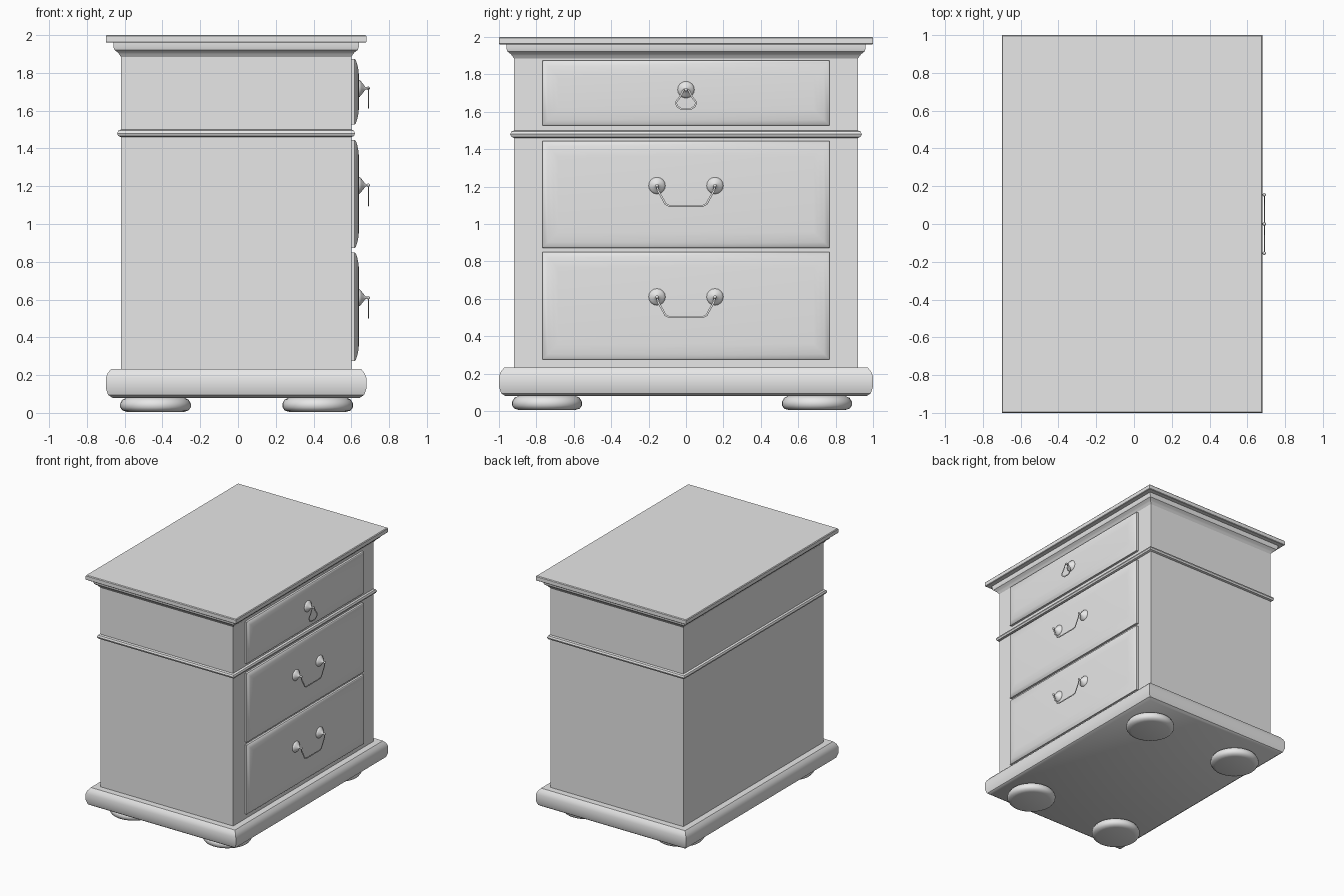
import bpy, bmesh, math
from mathutils import Matrix, Vector

cube = bpy.data.objects.get("Cube")
if cube:
    bpy.data.objects.remove(cube, do_unlink=True)

grey = bpy.data.materials.new("plain_grey")
grey.use_nodes = True
grey.diffuse_color = (0.8, 0.8, 0.8, 1)
grey.node_tree.nodes["Principled BSDF"].inputs["Base Color"].default_value = (0.8, 0.8, 0.8, 1)

MID_X = -0.01  # cabinet centre; the pulls stick out further on +x


def finish(name, bm, angle=35):
    bmesh.ops.recalc_face_normals(bm, faces=bm.faces)
    mesh = bpy.data.meshes.new(name)
    bm.to_mesh(mesh)
    bm.free()
    mesh.materials.append(grey)
    obj = bpy.data.objects.new(name, mesh)
    bpy.context.collection.objects.link(obj)
    bpy.ops.object.select_all(action="DESELECT")
    bpy.context.view_layer.objects.active = obj
    obj.select_set(True)
    bpy.ops.object.shade_smooth_by_angle(angle=math.radians(angle))
    return obj


def skin(bm, loops):
    """Bridge consecutive closed loops and cap both ends."""
    rings = [[bm.verts.new(p) for p in loop] for loop in loops]
    n = len(rings[0])
    for a, b in zip(rings, rings[1:]):
        for i in range(n):
            j = (i + 1) % n
            bm.faces.new((a[i], a[j], b[j], b[i]))
    bm.faces.new(rings[0][::-1])
    bm.faces.new(rings[-1])


def rectangle(half_u, half_v):
    return [(-half_u, -half_v), (half_u, -half_v), (half_u, half_v), (-half_u, half_v)]


def moulding(name, profile):
    """Stack of rectangles; profile holds (inset from the top slab's edge, height)."""
    bm = bmesh.new()
    skin(bm, [[(MID_X + u, v, z) for u, v in rectangle(0.69 - d, 1 - d)] for d, z in profile])
    return finish(name, bm)


def lathe(name, profile, matrix, sides=24):
    """Turned part around local z; profile holds (radius, height)."""
    bm = bmesh.new()
    turn = [2 * math.pi * i / sides for i in range(sides)]
    skin(bm, [[matrix @ Vector((r * math.cos(a), r * math.sin(a), h)) for a in turn]
              for r, h in profile])
    return finish(name, bm, 50)


# Carcass and mouldings
moulding("cabinet_body", [(0.08, 0.2), (0.08, 1.93)])
moulding("base_plinth", [(0.035, 0.08), (0.012, 0.095), (0, 0.13), (0, 0.185),
                         (0.01, 0.21), (0.028, 0.232)])
moulding("waist_bead", [(0.08, 1.46), (0.066, 1.466), (0.06, 1.48), (0.066, 1.494), (0.08, 1.5)])
moulding("crown_moulding", [(0.08, 1.885), (0.07, 1.9), (0.064, 1.908), (0.045, 1.922),
                            (0.04, 1.94), (0.04, 1.962)])
moulding("top_slab", [(0.004, 1.96), (0, 1.964), (0, 1.994), (0.005, 2.0)])

# Bun feet
foot = [(0.15, 0.005), (0.175, 0.013), (0.187, 0.03), (0.187, 0.05), (0.175, 0.07), (0.15, 0.082)]
for side, x in (("back", -0.437), ("front", 0.422)):
    for hand, y in (("right", -0.743), ("left", 0.70)):
        lathe(f"foot_{side}_{hand}", foot, Matrix.Translation((x, y, 0)), 32)


# Drawers with raised, sloping borders
def drawer(name, low, high):
    steps = [(0, 0.59), (0, 0.618), (0.006, 0.624), (0.03, 0.632), (0.06, 0.638), (0.085, 0.64)]
    mid, half = (low + high) / 2, (high - low) / 2
    bm = bmesh.new()
    skin(bm, [[(x, u, mid + v) for u, v in rectangle(0.768 - d, half - d)] for d, x in steps])
    return finish(name, bm)


drawer("drawer_bottom", 0.275, 0.85)
drawer("drawer_middle", 0.873, 1.445)
drawer("drawer_top", 1.527, 1.873)

# Pulls: turned rosettes with a thin pin and hanging wire
rosette = [(0.045, 0.632), (0.045, 0.644), (0.036, 0.652), (0.022, 0.663), (0.008, 0.674),
           (0.005, 0.682), (0.009, 0.686), (0.009, 0.693), (0.004, 0.698)]
ALONG_X = Matrix.Rotation(math.pi / 2, 4, "Y")


def rosette_at(name, y, z):
    lathe(name, rosette, Matrix.Translation((0, y, z)) @ ALONG_X, 16)


def wire(name, points, closed=False):
    curve = bpy.data.curves.new(name, "CURVE")
    curve.dimensions = "3D"
    curve.bevel_depth = 0.006
    curve.bevel_resolution = 1
    spline = curve.splines.new("POLY")
    spline.points.add(len(points) - 1)
    for p, (y, z) in zip(spline.points, points):
        p.co = (0, y, z, 1)
    spline.use_cyclic_u = closed
    obj = bpy.data.objects.new(name, curve)
    bpy.context.collection.objects.link(obj)
    curve.materials.append(grey)
    # flattened wire
    obj.location.x = 0.69
    obj.scale.x = 0.4


half_bail = [(0.155, 0), (0.148, -0.03), (0.122, -0.075), (0.11, -0.098), (0.09, -0.108)]
for level, z in (("bottom", 0.61), ("middle", 1.205)):
    for hand, y in (("right", -0.155), ("left", 0.155)):
        rosette_at(f"rosette_{level}_{hand}", y, z)
    path = half_bail + [(-y, h) for y, h in reversed(half_bail)]
    wire(f"bail_{level}", [(y, z + h) for y, h in path])

rosette_at("rosette_top", 0, 1.718)
half_drop = [(0.012, 0), (0.03, -0.035), (0.054, -0.068), (0.048, -0.088), (0.025, -0.104)]
drop = half_drop + [(-y, h) for y, h in reversed(half_drop)]
wire("drop_pull_top", [(y, 1.718 + h) for y, h in drop], closed=True)
